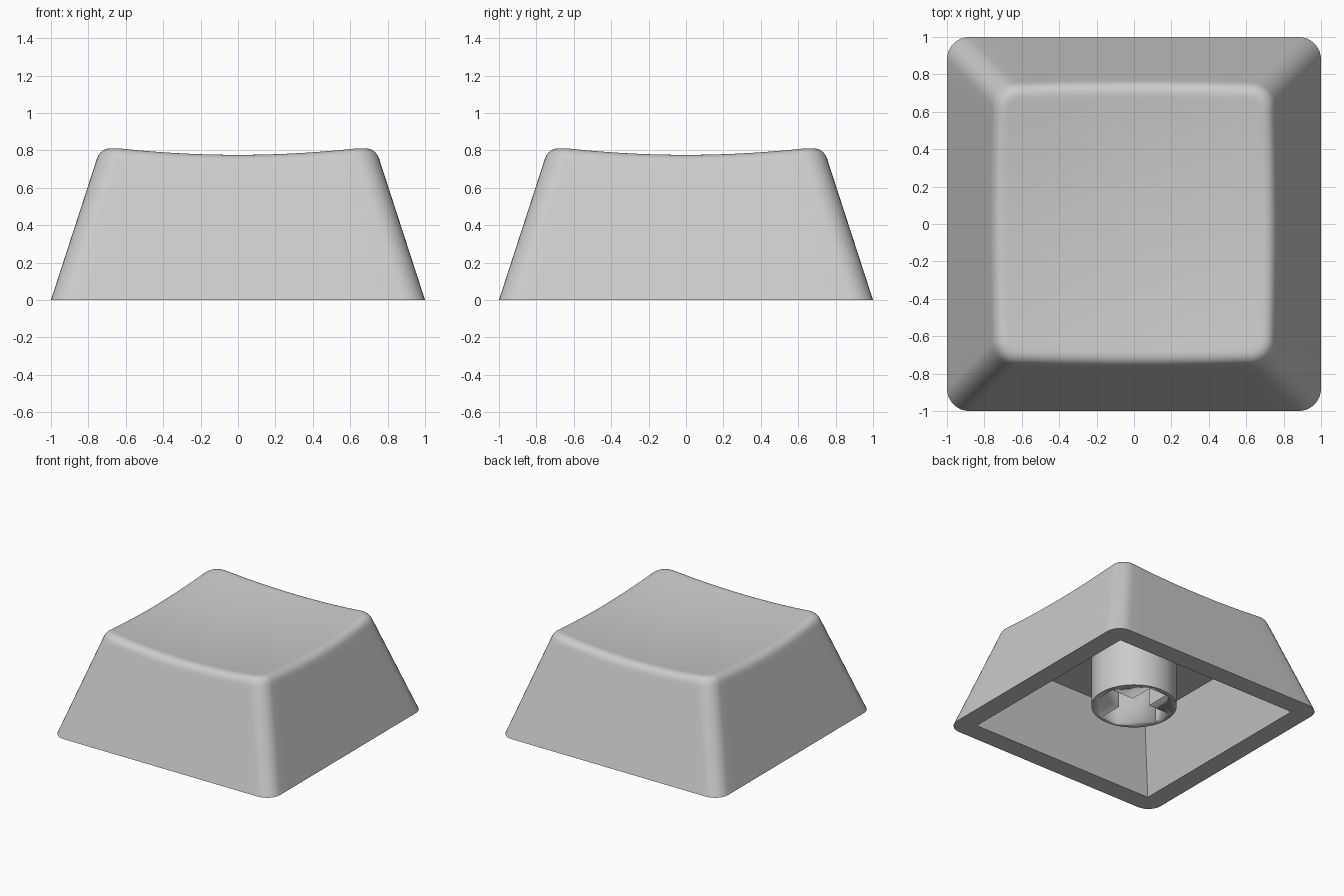
import bpy, bmesh, math
from mathutils import Vector

if "Cube" in bpy.data.objects:
    bpy.data.objects.remove(bpy.data.objects["Cube"])

grey = bpy.data.materials.new("light_grey_plastic")
grey.diffuse_color = (0.6, 0.6, 0.6, 1)
grey.use_nodes = True
grey.node_tree.nodes["Principled BSDF"].inputs["Base Color"].default_value = grey.diffuse_color

SLOPE = 0.325      # inward lean of the walls per unit of height
RADIUS = 0.12      # vertical corner radius
FILLET = 0.065     # length of the rounding at the top rim
EDGE, ARC = 16, 8  # segments per side and per corner
COUNT = 4 * (EDGE + ARC)


def dish(p):
    """Height of the hollow top surface."""
    return 0.734 + 0.089 * (p.x ** 2 + p.y ** 2)


def outline(i, a, r):
    """Point i of a rounded square with half width a and corner radius r."""
    side, k = divmod(i, EDGE + ARC)
    if k < EDGE:
        x, y = a, (a - r) * (2 * k / EDGE - 1)
    else:
        t = math.pi / 2 * (k - EDGE) / ARC
        x, y = a - r + r * math.cos(t), a - r + r * math.sin(t)
    for _ in range(side):
        x, y = -y, x
    return Vector((x, y, 0))


def column(i):
    """Points from the outer bottom edge up the wall and over the rim."""
    a = 0.75
    for _ in range(6):
        p = outline(i, a, RADIUS)
        a = 1 - SLOPE * dish(p)
    edge = outline(i, a, RADIUS)
    edge.z = dish(edge)
    z = edge.z - FILLET * 0.95
    start = outline(i, 1 - SLOPE * z, RADIUS)
    start.z = z
    end = outline(i, a - FILLET, RADIUS - FILLET)
    end.z = dish(end)
    base = outline(i, 1, RADIUS)
    pts = [base, base.lerp(start, 0.5), base.lerp(start, 0.95)]
    for s in range(9):
        t = s / 8
        pts.append(start * (1 - t) ** 2 + edge * 2 * t * (1 - t) + end * t * t)
    for s in (0.96, 0.88, 0.76, 0.62, 0.48, 0.34, 0.2, 0.08):
        q = Vector((end.x * s, end.y * s, 0))
        q.z = dish(q)
        pts.append(q)
    return pts


def finish(bm, name):
    bmesh.ops.remove_doubles(bm, verts=bm.verts, dist=1e-5)
    bmesh.ops.recalc_face_normals(bm, faces=bm.faces)
    me = bpy.data.meshes.new(name)
    bm.to_mesh(me)
    bm.free()
    ob = bpy.data.objects.new(name, me)
    bpy.context.collection.objects.link(ob)
    me.materials.append(grey)
    bpy.ops.object.select_all(action='DESELECT')
    ob.select_set(True)
    bpy.context.view_layer.objects.active = ob
    bpy.ops.object.shade_smooth_by_angle(angle=math.radians(30))
    return ob


# Cap shell: cavity ceiling, cavity wall, bottom rim, outer wall, dished top
bm = bmesh.new()
columns = []
for i in range(COUNT):
    ceiling = outline(i, 0.667, 0)
    ceiling.z = 0.535
    pts = [ceiling, outline(i, 0.84, 0)] + column(i)
    columns.append([bm.verts.new(p) for p in pts])
for i in range(COUNT):
    c, d = columns[i], columns[(i + 1) % COUNT]
    for k in range(len(c) - 1):
        bm.faces.new((c[k], d[k], d[k + 1], c[k + 1]))
bm.faces.new([c[0] for c in columns])
centre = bm.verts.new((0, 0, 0.734))
for i in range(COUNT):
    bm.faces.new((columns[i][-1], columns[(i + 1) % COUNT][-1], centre))
finish(bm, "cap_shell")


def prism(profile, z0, z1):
    """Upright prism over a flat profile."""
    bm = bmesh.new()
    face = bm.faces.new([bm.verts.new((x, y, z0)) for x, y in profile])
    ext = bmesh.ops.extrude_face_region(bm, geom=[face])
    for v in ext["geom"]:
        if isinstance(v, bmesh.types.BMVert):
            v.co.z = z1
    bm.normal_update()
    if not any(f.normal.z < -0.9 for f in bm.faces):
        bm.faces.new([v for v in bm.verts if v.co.z == z0])
    return bm


# Stem: round post with a cross-shaped socket
circle = [(0.322 * math.cos(2 * math.pi * i / 64), 0.322 * math.sin(2 * math.pi * i / 64))
          for i in range(64)]
stem = finish(prism(circle, 0.11, 0.56), "stem")

L, W = 0.28, 0.08
cross = []
for k in range(4):
    for x, y in ((L, -W), (L, W), (W, W)):
        for _ in range(k):
            x, y = -y, x
        cross.append((x, y))
cutter = finish(prism(cross, 0.0, 0.535), "cross_cutter")
cutter.hide_render = True
cutter.hide_set(True)

cut = stem.modifiers.new("socket", 'BOOLEAN')
cut.operation = 'DIFFERENCE'
cut.solver = 'EXACT'
cut.object = cutter
